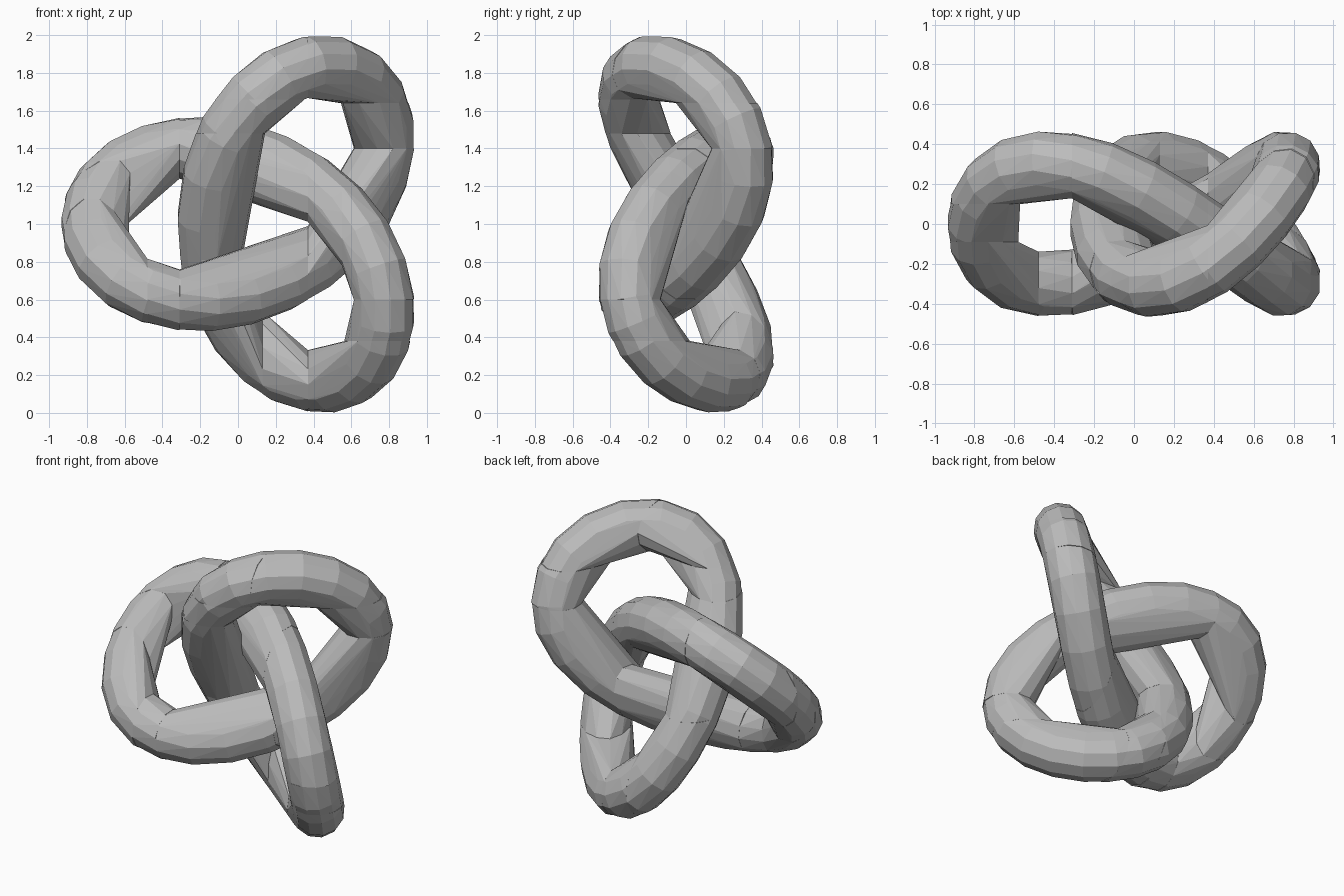
import bpy, bmesh
from math import sin, cos, pi, radians
from mathutils import Vector

cube = bpy.data.objects.get("Cube")
if cube:
    bpy.data.objects.remove(cube)

SCALE, RADIUS, SIDES, STEP, PAD = 0.307, 0.162, 12, 8, 16
CENTRE = Vector((0.144, 0, 1))
AXES = {"x": 0, "y": 1, "z": 2}

grey = bpy.data.materials.new("plain_grey")
grey.use_nodes = True
colour = (0.5, 0.5, 0.5, 1)
grey.diffuse_color = colour
grey.node_tree.nodes["Principled BSDF"].inputs["Base Color"].default_value = colour


def knot(degrees):
    """Centre line of the three-lobed knot."""
    t = radians(degrees)
    return CENTRE + SCALE * Vector((cos(t) - 2 * cos(2 * t), -sin(3 * t), sin(t) + 2 * sin(2 * t)))


def add_ring(bm, degrees, turn):
    """One round cross-section, square to the centre line."""
    p = knot(degrees)
    tangent = (knot(degrees + 0.5) - knot(degrees - 0.5)).normalized()
    out = (p - CENTRE) - (p - CENTRE).dot(tangent) * tangent
    out.normalize()
    side = tangent.cross(out)
    angles = [2 * pi * (i + turn) / SIDES for i in range(SIDES)]
    return [bm.verts.new(p + RADIUS * (cos(a) * out + sin(a) * side)) for a in angles]


def build_piece(name, start, end):
    """Convex length of rope between two axis-aligned cuts."""
    bm = bmesh.new()
    count = round((end[0] - start[0] + 2 * PAD) / STEP)
    span = end[0] - start[0] + 2 * PAD
    rings = [add_ring(bm, start[0] - PAD + span * k / count, 0.5) for k in range(count + 1)]
    for a, b in zip(rings, rings[1:]):
        for i in range(SIDES):
            j = (i + 1) % SIDES
            bm.faces.new((a[i], a[j], b[j], b[i]))
    middle = knot((start[0] + end[0]) / 2)
    for _, axis, at in (start, end):
        normal, point = Vector(), Vector()
        normal[AXES[axis]] = 1 if at > middle[AXES[axis]] else -1
        point[AXES[axis]] = at
        bmesh.ops.bisect_plane(bm, geom=bm.verts[:] + bm.edges[:] + bm.faces[:],
                               plane_co=point, plane_no=normal, clear_outer=True)
    # Keep only the points, then wrap them in a convex skin
    points = [v.co.copy() for v in bm.verts]
    bm.clear()
    for co in points:
        bm.verts.new(co)
    bmesh.ops.remove_doubles(bm, verts=bm.verts[:], dist=0.004)
    bmesh.ops.convex_hull(bm, input=bm.verts[:])
    bmesh.ops.delete(bm, geom=[v for v in bm.verts if not v.link_faces], context="VERTS")
    bmesh.ops.recalc_face_normals(bm, faces=bm.faces[:])
    mesh = bpy.data.meshes.new(name)
    bm.to_mesh(mesh)
    bm.free()
    mesh.materials.append(grey)
    bpy.context.collection.objects.link(bpy.data.objects.new(name, mesh))


# Cuts along the rope: angle, axis and position of the cutting plane
cuts = [
    (-8, "z", 0.81), (19, "z", 1.48), (29, "z", 1.66), (45, "x", 0.37),
    (72, "z", 1.64), (85, "z", 1.40), (116, "x", 0.37), (145, "x", -0.31),
    (152, "x", -0.48), (174, "y", -0.09), (187, "y", 0.10), (215, "x", -0.31),
    (243, "x", 0.37), (252, "x", 0.55), (274, "z", 0.60), (286, "z", 0.38),
    (314, "x", 0.37), (328, "x", 0.13), (352, "z", 0.81),
]
for number, (start, end) in enumerate(zip(cuts, cuts[1:]), 1):
    build_piece(f"rope_segment_{number}", start, end)
